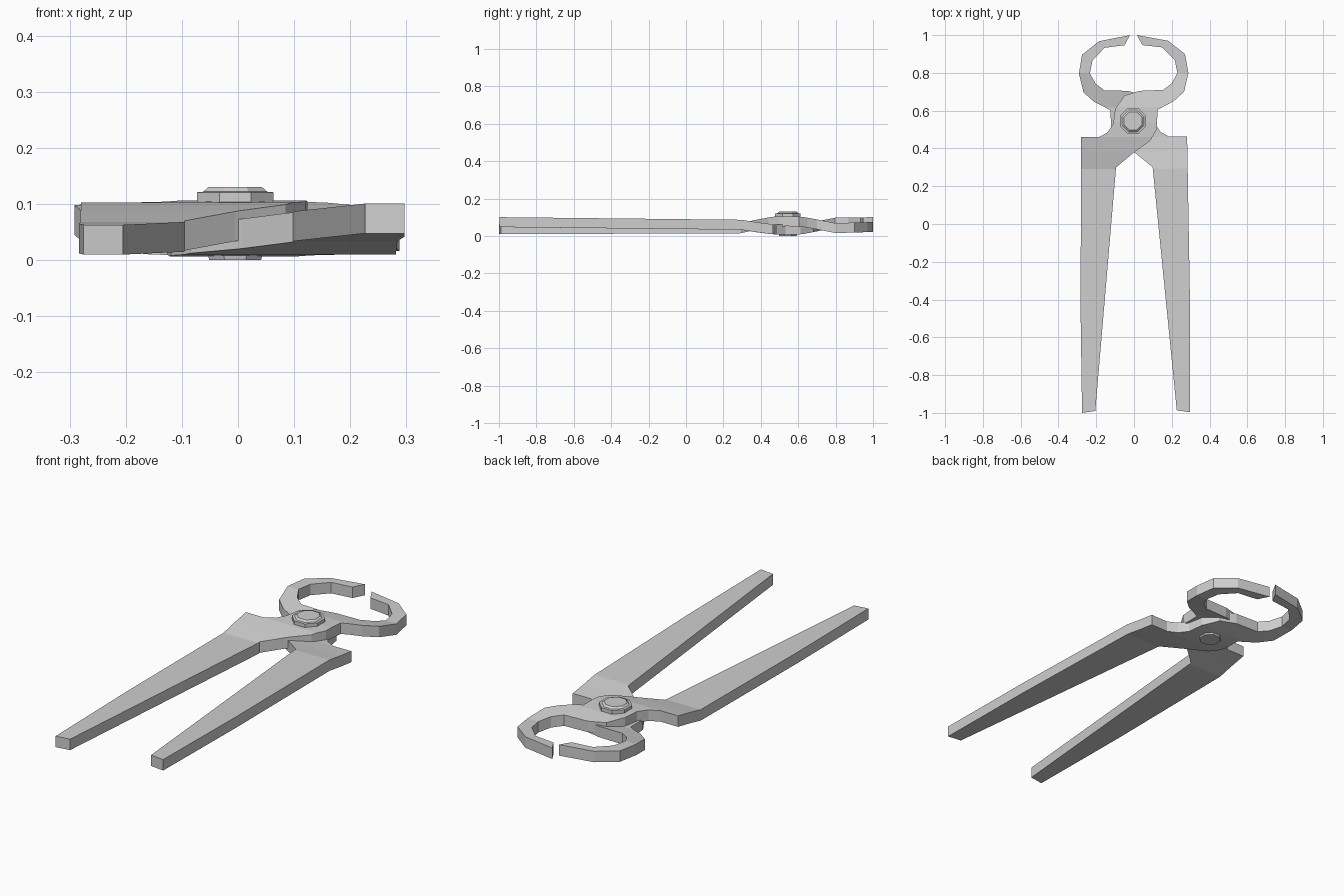
import bpy, bmesh
from math import pi
from mathutils import Matrix, Vector

cube = bpy.data.objects.get("Cube")
if cube:
    bpy.data.objects.remove(cube)

steel = bpy.data.materials.new("steel_grey")
steel.use_nodes = True
GREY = (0.62, 0.62, 0.62, 1)
steel.diffuse_color = GREY
steel.node_tree.nodes["Principled BSDF"].inputs["Base Color"].default_value = GREY

PIVOT = Vector((-0.005, 0.545, 0))
THICK = 0.053

# Outline of one half: handle, crossing neck, curved jaw and back
OUTLINE = [
    (-.275, -1), (-.205, -.99), (-.095, .30), (-.005, .375), (.085, .44),
    (.12, .5), (.125, .605), (.21, .65), (.265, .70), (.288, .80),
    (.27, .90), (.18, .97), (.015, 1), (.045, .947), (.15, .935),
    (.215, .87), (.23, .80), (.2, .745), (.155, .71), (.03, .705),
    (-.05, .68), (-.1, .61), (-.11, .53), (-.14, .485), (-.185, .46),
    (-.28, .46), (-.283, -.45)]

# Height of the underside along the length, as (y, z)
UPPER = [(-1, .01), (.29, .015), (.38, .035), (.46, .05), (.54, .053),
         (.62, .05), (.7, .036), (.8, .016), (1, .022)]
LOWER = [(-1, .048), (.29, .034), (.38, .02), (.46, .01), (.54, .007),
         (.62, .01), (.7, .025), (.8, .045), (1, .048)]


def height(y, path):
    for (y0, z0), (y1, z1) in zip(path, path[1:]):
        if y <= y1:
            return z0 + (z1 - z0) * (y - y0) / (y1 - y0)
    return path[-1][1]


def finish(bm, name):
    bmesh.ops.recalc_face_normals(bm, faces=bm.faces[:])
    mesh = bpy.data.meshes.new(name)
    bm.to_mesh(mesh)
    bm.free()
    mesh.materials.append(steel)
    obj = bpy.data.objects.new(name, mesh)
    bpy.context.collection.objects.link(obj)
    return obj


def pincer_half(name, path, mirror=False):
    bm = bmesh.new()
    bm.faces.new([bm.verts.new((x, y, 0)) for x, y in OUTLINE])
    bm.normal_update()
    bmesh.ops.triangulate(bm, faces=bm.faces[:], ngon_method='EAR_CLIP')
    # Crease lines where the bar bends
    for y, _ in path[1:-1]:
        bmesh.ops.bisect_plane(bm, geom=bm.verts[:] + bm.edges[:] + bm.faces[:],
                               plane_co=(0, y, 0), plane_no=(0, 1, 0))
    ext = bmesh.ops.extrude_face_region(bm, geom=bm.faces[:])
    for v in ext["geom"]:
        if isinstance(v, bmesh.types.BMVert):
            v.co.z = THICK
    for v in bm.verts:
        v.co.z += height(v.co.y, path)
    if mirror:
        # Opposite half, opened slightly about the pivot
        bm.transform(Matrix.Scale(-1, 4, (1, 0, 0)))
        bmesh.ops.rotate(bm, verts=bm.verts[:], cent=PIVOT,
                         matrix=Matrix.Rotation(0.014, 3, 'Z'))
    return finish(bm, name)


def turned(name, rings, sides):
    # Stack of (radius, z) rings around the pivot, capped at both ends
    bm = bmesh.new()
    loops = []
    for r, z in rings:
        loops.append([bm.verts.new(PIVOT + Vector((r, 0, z)) @ Matrix.Rotation(
            2 * pi * (i + .5) / sides, 3, 'Z')) for i in range(sides)])
    for a, b in zip(loops, loops[1:]):
        for i in range(sides):
            j = (i + 1) % sides
            bm.faces.new((a[i], a[j], b[j], b[i]))
    bm.faces.new(loops[0])
    bm.faces.new(loops[-1])
    return finish(bm, name)


pincer_half("upper_half", UPPER)
pincer_half("lower_half", LOWER, mirror=True)
turned("bolt_head", [(.074, .1), (.074, .121), (.062, .122), (.052, .13)], 8)
turned("bolt_foot", [(.05, 0), (.053, .012)], 8)
